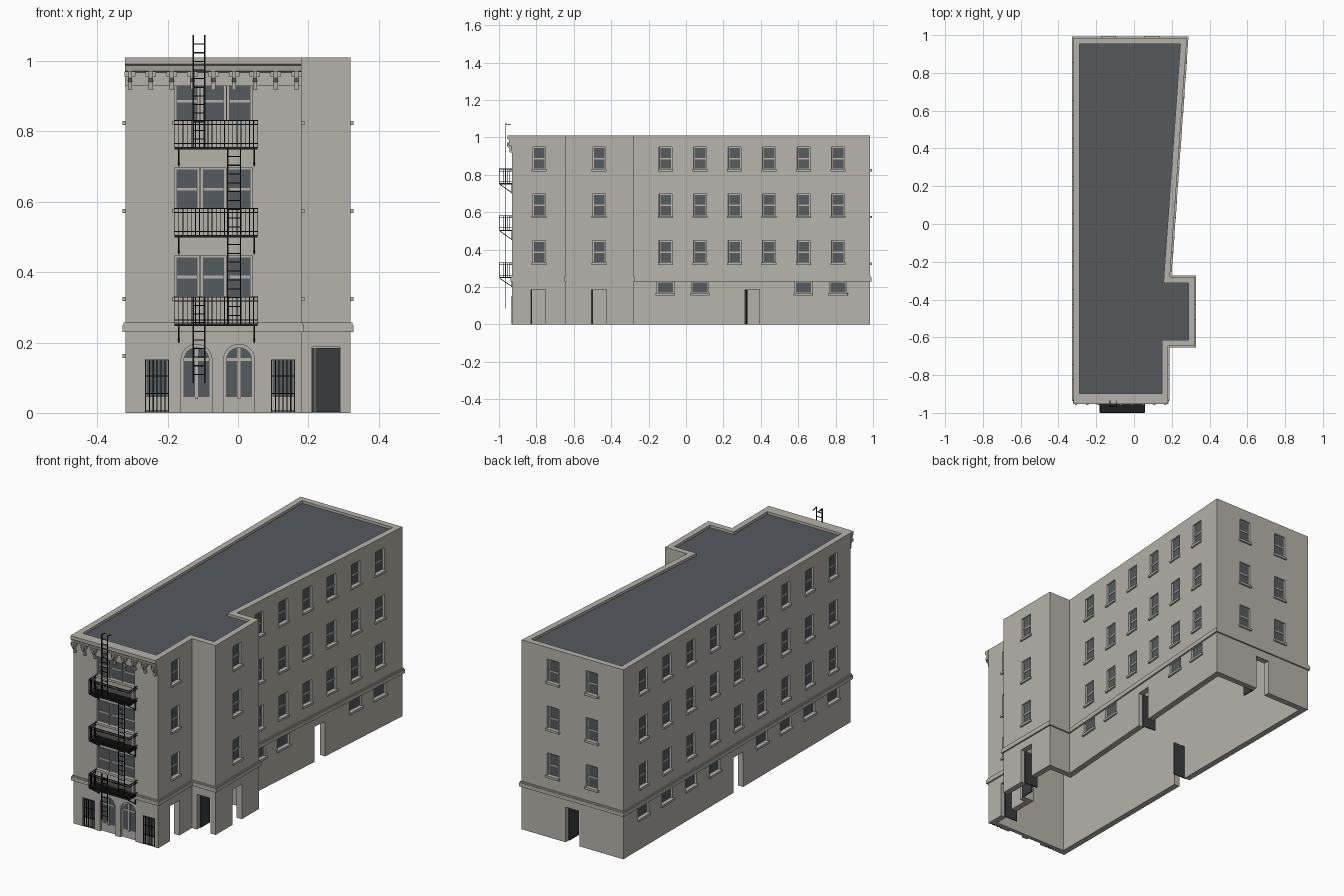
import bpy, bmesh, math
from mathutils import Matrix, Vector

cube = bpy.data.objects.get("Cube")
if cube:
    bpy.data.objects.remove(cube, do_unlink=True)


def material(name, rgb):
    m = bpy.data.materials.new(name)
    m.use_nodes = True
    m.diffuse_color = (*rgb, 1)
    m.node_tree.nodes["Principled BSDF"].inputs["Base Color"].default_value = (*rgb, 1)
    return m


STONE = material("warm grey stone", (0.47, 0.45, 0.40))
GLASS = material("dark glass", (0.09, 0.105, 0.115))
ROOF = material("slate roof", (0.09, 0.10, 0.11))
IRON = material("black iron", (0.012, 0.013, 0.014))
DOOR = material("dark door", (0.04, 0.043, 0.047))


def box(bm, M, u, d, z):
    """Box on a wall: along it, outward from it and upward."""
    c = [(a + b) / 2 for a, b in (u, d, z)]
    s = [b - a for a, b in (u, d, z)]
    bmesh.ops.create_cube(bm, size=1, matrix=M @ Matrix.Translation(c) @ Matrix.Diagonal((*s, 1)))


def bar(bm, p, q, r=0.003):
    p, q = Vector(p), Vector(q)
    rot = (q - p).to_track_quat('Z', 'Y').to_matrix().to_4x4()
    size = Matrix.Diagonal((r, r, (q - p).length, 1))
    bmesh.ops.create_cube(bm, size=1, matrix=Matrix.Translation((p + q) / 2) @ rot @ size)


def prism(bm, M, pts, vec):
    n = len(pts)
    a = [bm.verts.new(M @ Vector(p)) for p in pts]
    b = [bm.verts.new(M @ (Vector(p) + Vector(vec))) for p in pts]
    bm.faces.new(a)
    bm.faces.new(b)
    for i in range(n):
        bm.faces.new((a[i], a[(i + 1) % n], b[(i + 1) % n], b[i]))


def finish(bm, name, mat):
    bmesh.ops.recalc_face_normals(bm, faces=bm.faces)
    me = bpy.data.meshes.new(name)
    bm.to_mesh(me)
    bm.free()
    me.materials.append(mat)
    ob = bpy.data.objects.new(name, me)
    bpy.context.collection.objects.link(ob)
    return ob


def offset(poly, amount):
    """Mitred outward offset of a counter-clockwise outline."""
    out = []
    for i, p in enumerate(poly):
        p = Vector(p)
        e = (p - Vector(poly[i - 1])).normalized()
        f = (Vector(poly[(i + 1) % len(poly)]) - p).normalized()
        n, m = Vector((e.y, -e.x)), Vector((f.y, -f.x))
        out.append(p + (n + m) * amount / (1 + n.dot(m)))
    return out


def flat(poly, z):
    return [(p[0], p[1], z) for p in poly]


def arch(cx, w, z0, z1, d):
    r = w / 2
    top = [(cx + r * math.cos(a), d, z1 - r + r * math.sin(a))
           for a in (math.pi * i / 12 for i in range(13))]
    return [(cx + r, d, z0)] + top + [(cx - r, d, z0)]


def wall(origin, t, n):
    t, n = Vector((*t, 0)).normalized(), Vector((*n, 0)).normalized()
    return Matrix((t, n, (0, 0, 1))).transposed().to_4x4().copy() if origin is None else \
        Matrix.Translation((*origin, 0)) @ Matrix((t, n, (0, 0, 1))).transposed().to_4x4()


X0, X1, XW = -0.32, 0.18, 0.32
YF, YB, W0, W1 = -0.93, 0.985, -0.645, -0.28
TA, TB = Vector((0.19, W1)), Vector((0.28, YB))
PLAN = [(X0, YF), (X1, YF), (X1, W0), (XW, W0), (XW, W1), TA, TB, (X0, YB)]
TOP = 1.01
I = Matrix.Identity(4)
slope = TB - TA
front = wall((0, YF), (1, 0), (0, -1))
back = wall((0, YB), (1, 0), (0, 1))
left = wall((X0, 0), (0, 1), (-1, 0))
right_front = wall((X1, 0), (0, 1), (1, 0))
wing_front = wall((0, W0), (1, 0), (0, -1))
wing_side = wall((XW, 0), (0, 1), (1, 0))
right_rear = wall(TA - slope * (W1 / slope.y), slope, (slope.y, -slope.x))

cuts, glass, sash, sills, leaves = (bmesh.new() for _ in range(5))


def window(M, u, z, w=0.056, h=0.112, rail=True):
    r = w / 2
    box(cuts, M, (u - r - 0.006, u + r + 0.006), (-0.012, 0.02), (z, z + h + 0.006))
    box(glass, M, (u - r, u + r), (-0.0125, -0.009), (z + 0.003, z + h))
    box(sills, M, (u - r - 0.012, u + r + 0.012), (-0.005, 0.009), (z - 0.012, z))
    if rail:
        box(sash, M, (u - r, u + r), (-0.0125, -0.006), (z + h / 2 - 0.004, z + h / 2 + 0.004))


def doorway(M, u, hinge=-1, w=0.08):
    r = w / 2
    box(cuts, M, (u - r, u + r), (-0.05, 0.02), (-0.02, 0.187))
    h = u + hinge * (r - 0.004)
    box(leaves, M, (h - 0.003, h + 0.003), (-0.1, -0.022), (0.002, 0.185))


# Upper windows, three storeys
left_cols = [-0.785 + 0.2 * i for i in range(9)]
rear_cols = [-0.11 + 0.185 * i for i in range(6)]
for z in (0.33, 0.58, 0.83):
    for M, cols in ((left, left_cols), (right_rear, rear_cols), (right_front, [-0.785]),
                    (wing_side, [-0.465]), (back, [-0.135, 0.095])):
        for u in cols:
            window(M, u, z)
    for i in range(3):
        window(front, -0.145 + 0.075 * i, z, 0.06)

# Basement windows and doorways
for M, cols in ((left, left_cols[:4] + left_cols[5:]), (right_rear, rear_cols[:2] + rear_cols[4:])):
    for u in cols:
        window(M, u, 0.168, 0.08, 0.056, rail=False)
for M, u, hinge in ((left, left_cols[4], 1), (back, -0.02, 1), (right_front, -0.79, -1),
                    (wing_side, -0.465, -1), (wing_front, 0.25, -1), (right_rear, 0.355, -1)):
    doorway(M, u, hinge)

# Arched street windows
for cx in (-0.118, 0.003):
    prism(cuts, front, arch(cx, 0.088, -0.02, 0.195, 0.02), (0, -0.032, 0))
    prism(glass, front, arch(cx, 0.074, 0.045, 0.187, -0.0125), (0, 0.0035, 0))
    box(sash, front, (cx - 0.004, cx + 0.004), (-0.0125, -0.006), (0.04, 0.187))
    box(sash, front, (cx - 0.037, cx + 0.037), (-0.0125, -0.006), (0.148, 0.156))

# Barred street windows
grille = bmesh.new()
for cx in (-0.23, 0.128):
    box(cuts, front, (cx - 0.034, cx + 0.034), (-0.012, 0.02), (-0.02, 0.152))
    box(glass, front, (cx - 0.03, cx + 0.03), (-0.0125, -0.009), (0.045, 0.148))
    for i in range(7):
        x = cx - 0.033 + 0.011 * i
        bar(grille, (x, YF - 0.002, 0.003), (x, YF - 0.002, 0.152))
    for z in (0.006, 0.055, 0.105, 0.15):
        bar(grille, (cx - 0.034, YF - 0.002, z), (cx + 0.034, YF - 0.002, z))
finish(grille, "window_grilles", IRON)

# Hollow shell with parapet
shell = bmesh.new()
prism(shell, I, flat(PLAN, 0), (0, 0, TOP))
body = finish(shell, "building_walls", STONE)
hollow = bmesh.new()
inner = offset(PLAN, -0.032)
prism(hollow, I, flat(inner, -0.1), (0, 0, 1.06))
prism(hollow, I, flat(inner, 0.993), (0, 0, 0.1))
for bm, name in ((hollow, "hollow_cutter"), (cuts, "opening_cutter")):
    cutter = finish(bm, name, STONE)
    cutter.hide_render = True
    mod = body.modifiers.new(name, 'BOOLEAN')
    mod.operation, mod.solver, mod.object = 'DIFFERENCE', 'EXACT', cutter
    bpy.context.view_layer.objects.active = body
    bpy.ops.object.modifier_apply(modifier=name)
    bpy.data.objects.remove(cutter, do_unlink=True)

finish(glass, "window_glass", GLASS)
finish(sash, "window_sashes", STONE)
finish(sills, "window_sills", STONE)
finish(leaves, "open_doors", DOOR)
roof = bmesh.new()
prism(roof, I, flat(inner, 0.99), (0, 0, 0.006))
finish(roof, "roof_deck", ROOF)

# Belt course around the whole outline
belt = bmesh.new()
for z0, z1, out in ((0.23, 0.25, 0.008), (0.25, 0.257, 0.005)):
    rings = [[belt.verts.new((p.x, p.y, z)) for p in offset(PLAN, o)]
             for o, z in ((-0.002, z0), (out, z0), (out, z1), (-0.002, z1))]
    n = len(PLAN)
    for k in range(4):
        a, b = rings[k], rings[(k + 1) % 4]
        for i in range(n):
            belt.faces.new((a[i], a[(i + 1) % n], b[(i + 1) % n], b[i]))
finish(belt, "belt_course", STONE)

# Cornice with brackets
cornice = bmesh.new()
profile = [(0, 0.93), (0.005, 0.93), (0.005, 0.968), (0.014, 0.972), (0.018, 0.988),
           (0.024, 0.992), (0.024, TOP), (0, TOP)]
prism(cornice, front, [(X0 - 0.001, d, z) for d, z in profile], (X1 - X0 + 0.002, 0, 0))
bracket = [(0, 0.918), (0.012, 0.918), (0.014, 0.94), (0.026, 0.952), (0.028, 0.972), (0, 0.972)]
for i in range(9):
    x = -0.307 + 0.0592 * i
    prism(cornice, front, [(x - 0.006, d, z) for d, z in bracket], (0.012, 0, 0))
    box(cornice, front, (x - 0.015, x + 0.015), (0, 0.02), (0.957, 0.971))
finish(cornice, "front_cornice", STONE)

# Fire escape balconies
iron = bmesh.new()
A, B, Y = -0.18, 0.056, -0.998
for z in (0.252, 0.504, 0.754):
    box(iron, I, (A, B), (Y, YF), (z - 0.005, z + 0.002))
    for h in (0.012, 0.066, 0.077):
        bar(iron, (A, Y, z + h), (B, Y, z + h))
        for x in (A, B):
            bar(iron, (x, Y, z + h), (x, YF, z + h))
    for i in range(21):
        x = A + (B - A) * i / 20
        bar(iron, (x, Y, z), (x, Y, z + 0.077), 0.0022)
    for x in (A, B):
        for i in range(1, 6):
            y = Y + (YF - Y) * i / 6
            bar(iron, (x, y, z), (x, y, z + 0.077), 0.0022)
    for x in (A + 0.012, B - 0.01):
        bar(iron, (x, Y + 0.004, z - 0.006), (x, YF, z - 0.05), 0.004)
        bar(iron, (x, YF - 0.002, z), (x, YF - 0.002, z - 0.053), 0.004)
finish(iron, "fire_escape_balconies", IRON)


# Ladders, the top one hooking over the parapet
ladders = bmesh.new()
YL = -0.966
for x0, x1, z0, z1 in ((-0.127, -0.094, 0.085, 0.33), (-0.029, 0.007, 0.252, 0.504),
                       (-0.029, 0.007, 0.504, 0.754), (-0.127, -0.094, 0.754, 1.073)):
    for x in (x0, x1):
        bar(ladders, (x, YL, z0), (x, YL, z1), 0.004)
        if z1 > TOP:
            bar(ladders, (x, YL, z1), (x, YL + 0.03, z1 - 0.006), 0.004)
    steps = round((z1 - z0) / 0.025)
    for i in range(1, steps):
        z = z0 + (z1 - z0) * i / steps
        bar(ladders, (x0, YL, z), (x1, YL, z))
finish(ladders, "fire_escape_ladders", IRON)
